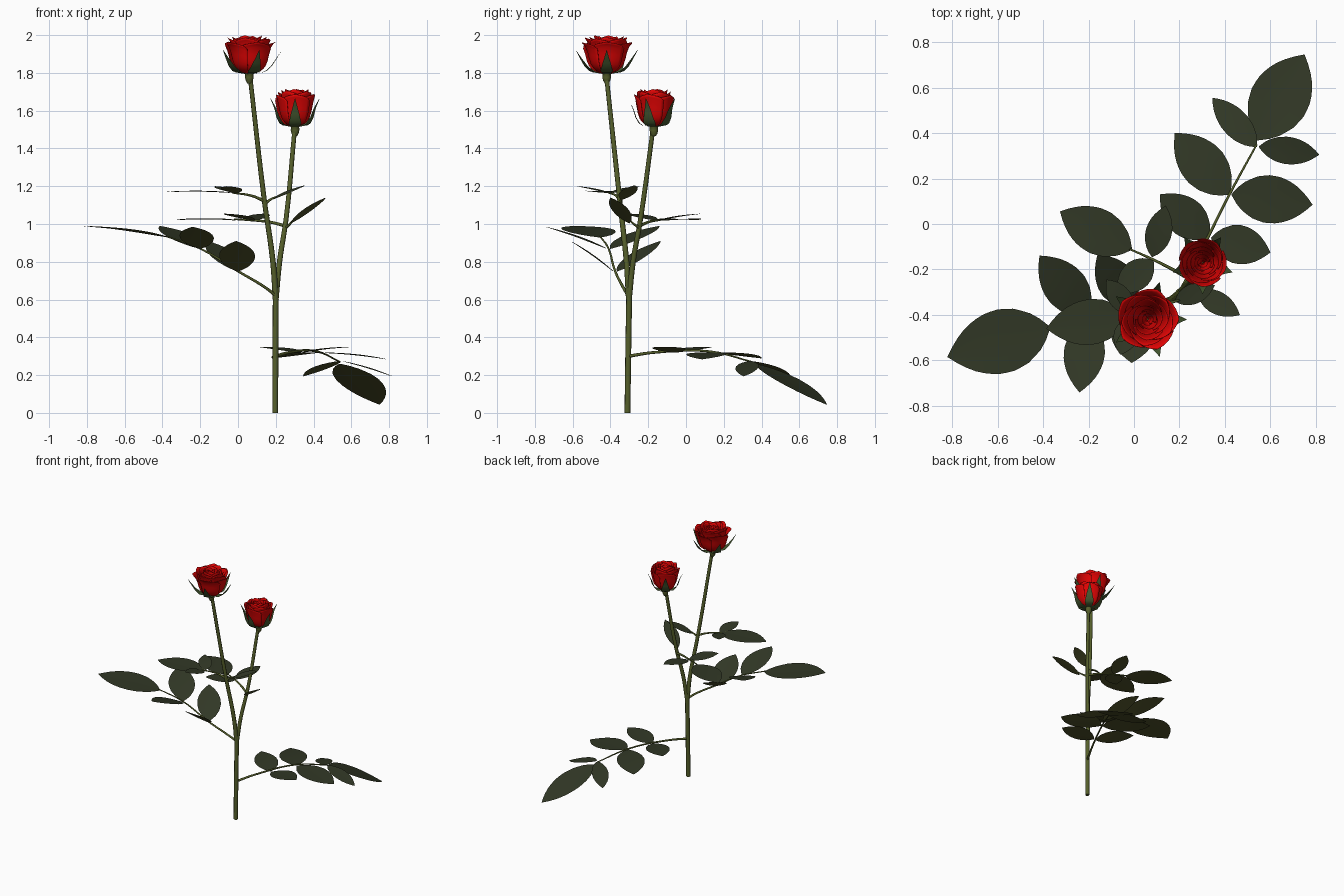
import bpy, bmesh, math, random
from mathutils import Vector as V

if "Cube" in bpy.data.objects:
    bpy.data.objects.remove(bpy.data.objects["Cube"])

random.seed(4)
UP = V((0, 0, 1))


def material(name, rgb):
    m = bpy.data.materials.new(name)
    m.diffuse_color = (*rgb, 1)
    m.use_nodes = True
    m.node_tree.nodes["Principled BSDF"].inputs["Base Color"].default_value = m.diffuse_color
    return m


STEM = material("stem green", (0.092, 0.115, 0.024))
LEAF = material("leaf upper green", (0.031, 0.039, 0.019))
UNDER = material("leaf underside olive", (0.075, 0.08, 0.022))
RED = material("petal red", (0.74, 0.001, 0.001))
SEPAL = material("sepal green", (0.06, 0.10, 0.03))


def interp(table, t):
    """Linear lookup in a small (t, value) profile."""
    for (a, p), (b, q) in zip(table, table[1:]):
        if t <= b:
            return p + (q - p) * (t - a) / (b - a)
    return table[-1][1]


def sheet(bm, rows, mat=0):
    """Add a grid of quads from rows of points."""
    g = [[bm.verts.new(p) for p in r] for r in rows]
    for a, b in zip(g, g[1:]):
        for j in range(len(a) - 1):
            bm.faces.new((a[j], a[j + 1], b[j + 1], b[j])).material_index = mat


def blade(bm, rows, off):
    """Two-sided blade: upper skin, and a lower skin in the second colour."""
    sheet(bm, rows, 0)
    sheet(bm, [[p + off for p in reversed(r)] for r in rows], 1)


def finish(bm, name, mats, thick=0.0):
    me = bpy.data.meshes.new(name)
    bm.to_mesh(me)
    bm.free()
    for m in mats:
        me.materials.append(m)
    for p in me.polygons:
        p.use_smooth = True
    ob = bpy.data.objects.new(name, me)
    bpy.context.collection.objects.link(ob)
    if thick:
        s = ob.modifiers.new("thickness", 'SOLIDIFY')
        s.thickness, s.offset = thick, -1
    return ob


def tube(name, pts, r0, r1):
    """Tapered round stalk along a path."""
    c = bpy.data.curves.new(name, 'CURVE')
    c.dimensions, c.bevel_depth, c.bevel_resolution = '3D', 1.0, 2
    c.use_fill_caps, c.resolution_u = True, 5
    s = c.splines.new('BEZIER')
    s.bezier_points.add(len(pts) - 1)
    for i, (b, p) in enumerate(zip(s.bezier_points, pts)):
        b.co = p
        b.handle_left_type = b.handle_right_type = 'AUTO'
        b.radius = r0 + (r1 - r0) * i / (len(pts) - 1)
    c.materials.append(STEM)
    bpy.context.collection.objects.link(bpy.data.objects.new(name, c))


OVAL = [(0, .03), (.06, .32), (.15, .62), (.28, .88), (.42, 1), (.55, .99),
        (.68, .87), (.8, .65), (.9, .38), (1, .01)]


def leaflet(bm, base, tip, width, arch=0.015):
    """Oval blade, barely folded on the midrib and arched along its length."""
    base, tip = V(base), V(tip)
    d = tip - base
    side = d.cross(UP).normalized()
    nor = side.cross(d).normalized()
    rows = []
    for i in range(15):
        t = i / 14
        mid = base + d * t + nor * (arch * d.length * math.sin(math.pi * t))
        w = interp(OVAL, t) * width / 2
        rows.append([mid + side * (w * k) + nor * (0.03 * w * abs(k)) for k in (-1, -.5, 0, .5, 1)])
    # columns run left to right of the direction, so the first skin faces up
    blade(bm, rows, nor * -.0015)


def compound_leaf(name, rachis, leaflets):
    """Stalk plus its leaflets: (joint on stalk, tip, width)."""
    tube(name + "_stalk", rachis, 0.009, 0.004)
    bm = bmesh.new()
    for base, tip, w in leaflets:
        leaflet(bm, base, tip, w)
    finish(bm, name + "_blades", [LEAF, UNDER])


# Stems: main trunk forking into two flower stems
tube("main_stem", [(.197, -.31, 0), (.198, -.306, .3), (.2, -.30, .66)], .016, .016)
tube("tall_flower_stem", [(.2, -.302, .60), (.185, -.315, .8), (.14, -.35, 1.12), (.065, -.42, 1.77)], .016, .012)
tube("short_flower_stem", [(.2, -.302, .60), (.22, -.28, .8), (.255, -.24, 1.03), (.30, -.175, 1.5)], .015, .012)

# Compound leaves
compound_leaf("low_leaf", [(.2, -.305, .30), (.27, -.17, .32), (.42, .13, .325), (.54, .35, .27)], [
    ((.33, -.06, .32), (.115, .13, .35), .17), ((.34, -.06, .32), (.60, -.125, .35), .17),
    ((.42, .13, .32), (.18, .40, .29), .20), ((.43, .13, .32), (.785, .085, .285), .21),
    ((.54, .34, .275), (.345, .555, .195), .12), ((.55, .34, .275), (.815, .305, .195), .12),
    ((.54, .37, .26), (.75, .745, .045), .26)])
compound_leaf("left_leaf", [(.2, -.305, .62), (.15, -.33, .66), (0, -.375, .75), (-.2, -.41, .87), (-.38, -.455, .935)], [
    ((0, -.385, .75), (-.01, -.61, .91), .19), ((0, -.365, .75), (-.16, -.135, .91), .17),
    ((-.2, -.42, .87), (-.24, -.74, .985), .18), ((-.2, -.40, .87), (-.415, -.14, .99), .19),
    ((-.37, -.455, .93), (-.82, -.585, .99), .28)])
compound_leaf("middle_leaf", [(.25, -.245, .99), (.17, -.20, 1.01), (.07, -.15, 1.02), (-.02, -.11, 1.025)], [
    ((.08, -.145, 1.02), (.14, .08, 1.055), .115), ((.085, -.16, 1.02), (-.075, -.30, 1.055), .13),
    ((-.01, -.112, 1.02), (-.325, .055, 1.022), .20)])
compound_leaf("upper_leaf", [(.145, -.35, 1.12), (.07, -.37, 1.15), (-.03, -.41, 1.165)], [
    ((-.01, -.41, 1.165), (-.06, -.575, 1.2), .11), ((-.01, -.395, 1.165), (-.12, -.245, 1.2), .10),
    ((-.02, -.405, 1.165), (-.385, -.46, 1.17), .20)])
compound_leaf("upper_small_leaf", [(.145, -.35, 1.11), (.165, -.345, 1.125), (.20, -.335, 1.145)],
              [((.18, -.34, 1.13), (.355, -.27, 1.205), .09)])
compound_leaf("middle_small_leaf", [(.25, -.245, .98), (.27, -.27, .995), (.30, -.31, 1.03)],
              [((.28, -.30, 1.005), (.465, -.40, 1.14), .10)])

# Roses
CUP = [(0, .2), (.1, .56), (.25, .79), (.5, .92), (.8, 1), (1, 1.03)]


def petal(bm, c, ang, half, R, H, curl):
    """Curved patch of a cup; one edge tucks in so the petals overlap in a spiral."""
    rows = []
    for i in range(11):
        v = i / 10
        row = []
        for j in range(11):
            u = j / 5 - 1
            a = ang + u * half
            r = R * interp(CUP, v) * (1 + .09 * u)
            r += R * curl * max(0, (v - .5) / .5) ** 2 * (1 - .8 * abs(u))
            z = H * v * (1 - .10 * abs(u) - .10 * u ** 6)
            z -= H * max(0, curl) * .2 * max(0, (v - .8) / .2) ** 2
            row.append(c + V((r * math.cos(a), r * math.sin(a), z)))
        rows.append(row)
    sheet(bm, rows)


def rose(name, c, R, H, open_, sepal_path, turn):
    c = V(c)
    # Petal whorls: count, half angle, radius factor, height factor, outward curl
    bm = bmesh.new()
    for k, (n, half, rf, hf, curl) in enumerate([
            (5, .85, .98, .87, .28), (5, .85, .84, .96, .26), (4, 1.0, .68, 1.0, .22),
            (3, 1.25, .52, 1.0, .18), (3, 1.3, .37, .98, .12),
            (2, 1.8, .23, .95, .05), (1, 2.9, .11, .92, 0)]):
        for i in range(n):
            petal(bm, c, turn + k * .75 + math.tau * i / n, half, R * rf,
                  H * hf * random.uniform(.97, 1.02), curl * open_)
    finish(bm, name + "_petals", [RED], 0.0015)

    # Hip: lathed bulb under the flower
    bm = bmesh.new()
    prof = [(.011, -.05), (.019, -.035), (.023, -.018), (.022, -.003), (.03, .006), (.001, .012)]
    sheet(bm, [[c + V((r * math.cos(math.tau * j / 12), r * math.sin(math.tau * j / 12), z))
                for j in range(13)] for r, z in prof])
    bmesh.ops.remove_doubles(bm, verts=bm.verts, dist=1e-5)
    finish(bm, name + "_hip", [STEM])

    # Sepals: five pointed strips curving outward
    bm = bmesh.new()
    for i in range(5):
        a = turn + math.tau * i / 5
        out, side = V((math.cos(a), math.sin(a), 0)), V((-math.sin(a), math.cos(a), 0))
        rows = []
        for s in range(11):
            t = s / 10
            r = interp([(k / 4, p[0]) for k, p in enumerate(sepal_path)], t)
            z = interp([(k / 4, p[1]) for k, p in enumerate(sepal_path)], t)
            w = interp([(0, .018), (.3, .034), (.6, .022), (1, .0008)], t)
            rows.append([c + out * (r - .12 * w * abs(k)) + side * (w * k) + UP * z for k in (-1, 0, 1)])
        blade(bm, rows, out * -.0015)
    finish(bm, name + "_sepals", [SEPAL, SEPAL])


rose("tall_rose", (.06, -.42, 1.795), .108, .208, 1.0,
     [(.02, 0), (.085, .01), (.118, .04), (.145, .08), (.172, .125)], 0)
rose("short_rose", (.302, -.17, 1.515), .094, .20, .45,
     [(.02, 0), (.075, .01), (.098, .05), (.113, .10), (.138, .15)], math.radians(270))
